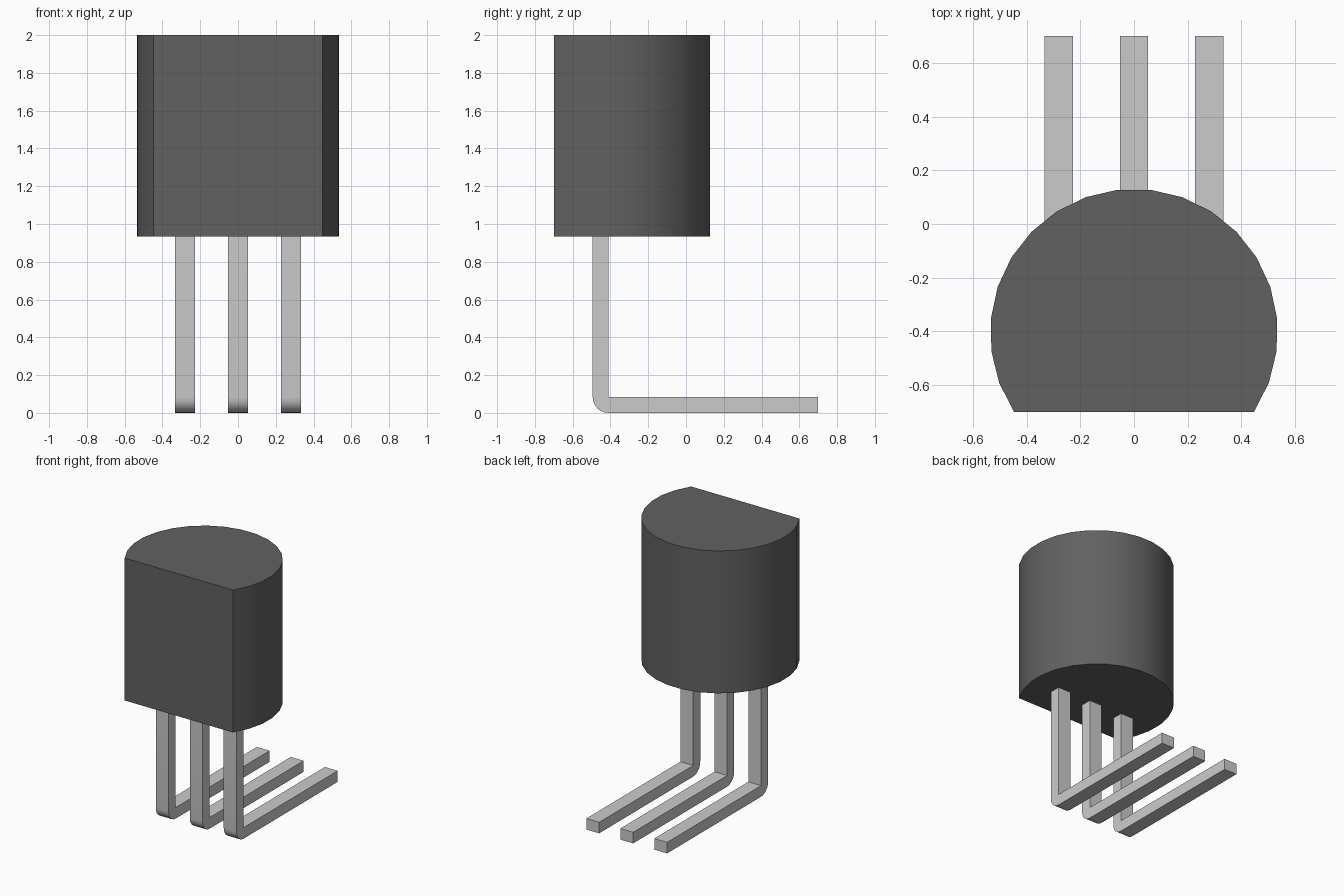
import bpy, bmesh
from math import sin, cos, pi, radians

if "Cube" in bpy.data.objects:
    bpy.data.objects.remove(bpy.data.objects["Cube"])


def extrude_profile(name, points, offset, color):
    """Extrude a closed planar outline along offset into a solid."""
    bm = bmesh.new()
    face = bm.faces.new([bm.verts.new(p) for p in points])
    result = bmesh.ops.extrude_face_region(bm, geom=[face], use_keep_orig=True)
    verts = [v for v in result["geom"] if isinstance(v, bmesh.types.BMVert)]
    bmesh.ops.translate(bm, vec=offset, verts=verts)
    bmesh.ops.recalc_face_normals(bm, faces=bm.faces[:])
    mesh = bpy.data.meshes.new(name)
    bm.to_mesh(mesh)
    bm.free()
    obj = bpy.data.objects.new(name, mesh)
    bpy.context.collection.objects.link(obj)
    mat = bpy.data.materials.get(color[0]) or bpy.data.materials.new(color[0])
    mat.diffuse_color = color[1]
    mat.use_nodes = True
    mat.node_tree.nodes["Principled BSDF"].inputs["Base Color"].default_value = mat.diffuse_color
    mesh.materials.append(mat)
    bpy.ops.object.select_all(action='DESELECT')
    obj.select_set(True)
    bpy.context.view_layer.objects.active = obj
    bpy.ops.object.shade_smooth_by_angle(angle=radians(30))
    return obj


BLACK = ("black_plastic", (0.12, 0.12, 0.12, 1))
METAL = ("tinned_metal", (0.58, 0.58, 0.55, 1))

# Body: round case with a flat front
R, CY, END, SEGS = 0.536, -0.405, radians(123.4), 19
BOTTOM, TOP = 0.935, 2.0
arc = [-END + 2 * END * i / SEGS for i in range(SEGS + 1)]
body = [(R * sin(a), CY + R * cos(a), BOTTOM) for a in arc]
extrude_profile("body", body, (0, 0, TOP - BOTTOM), BLACK)

# Leads: L-shaped bars, rounded outside bend and sharp inside corner
W, T, Y0, Y1 = 0.106, 0.083, -0.494, 0.70
bend = [(Y0 + T - T * cos(a), T - T * sin(a))
        for a in (i * pi / 12 for i in range(7))]
outline = [(Y0, BOTTOM)] + bend + [(Y1, 0), (Y1, T), (Y0 + T, T), (Y0 + T, BOTTOM)]
for side, x in (("left", -0.281), ("middle", 0), ("right", 0.281)):
    extrude_profile(side + "_lead", [(x - W / 2, y, z) for y, z in outline],
                    (W, 0, 0), METAL)
